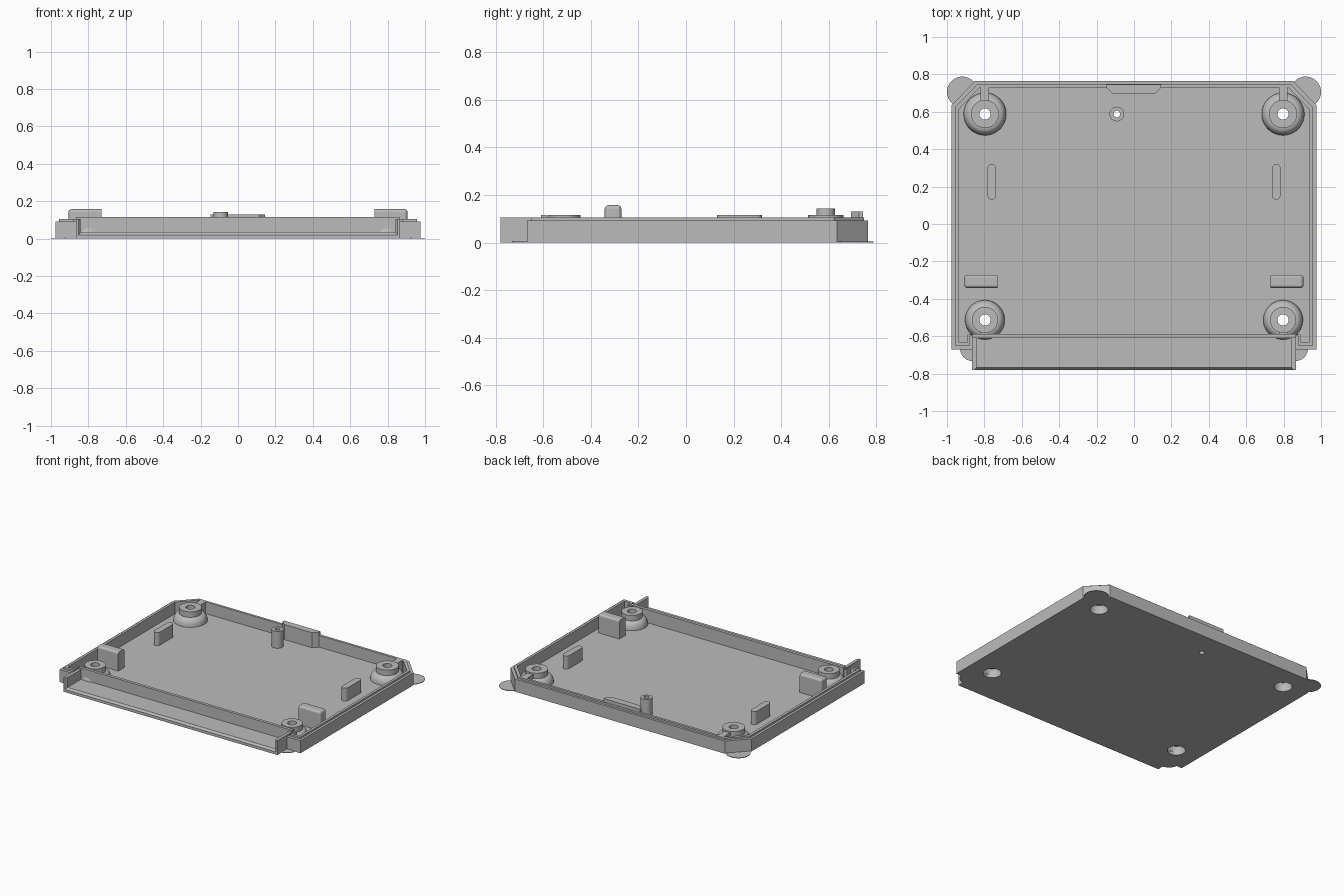
import bpy, bmesh, math

cube = bpy.data.objects.get("Cube")
if cube:
    bpy.data.objects.remove(cube, do_unlink=True)

grey = bpy.data.materials.new("light grey plastic")
grey.use_nodes = True
COLOUR = (0.5, 0.5, 0.5, 1)
grey.diffuse_color = COLOUR
grey.node_tree.nodes["Principled BSDF"].inputs["Base Color"].default_value = COLOUR

FLOOR = 0.02


def finish(name, bm, smooth=False):
    bmesh.ops.recalc_face_normals(bm, faces=bm.faces)
    mesh = bpy.data.meshes.new(name)
    bm.to_mesh(mesh)
    bm.free()
    mesh.materials.append(grey)
    obj = bpy.data.objects.new(name, mesh)
    bpy.context.collection.objects.link(obj)
    if smooth:
        mesh.shade_smooth()
        mesh.set_sharp_from_angle(angle=math.radians(35))
    return obj


def prism(name, points, z0, z1, smooth=False):
    bm = bmesh.new()
    face = bm.faces.new([bm.verts.new((x, y, z0)) for x, y in points])
    top = bmesh.ops.extrude_face_region(bm, geom=[face])["geom"]
    verts = [v for v in top if isinstance(v, bmesh.types.BMVert)]
    bmesh.ops.translate(bm, verts=verts, vec=(0, 0, z1 - z0))
    return finish(name, bm, smooth)


def box(name, x0, x1, y0, y1, z0, z1):
    return prism(name, [(x0, y0), (x1, y0), (x1, y1), (x0, y1)], z0, z1)


def ring_wall(name, outer, inner, z0, z1):
    """Hollow wall between two outlines with equal point counts."""
    bm = bmesh.new()
    loops = [[bm.verts.new((x, y, z)) for x, y in pts]
             for pts, z in ((outer, z0), (outer, z1), (inner, z1), (inner, z0))]
    bridge(bm, loops)
    return finish(name, bm)


def bridge(bm, loops):
    n = len(loops[0])
    for a, b in zip(loops, loops[1:] + loops[:1]):
        for i in range(n):
            j = (i + 1) % n
            bm.faces.new((a[i], a[j], b[j], b[i]))


def lathe(name, profile, x, y, steps=48):
    """Closed profile of (radius, height) turned about a vertical axis."""
    bm = bmesh.new()
    loops = []
    for r, z in profile:
        angles = [math.tau * i / steps for i in range(steps)]
        loops.append([bm.verts.new((x + r * math.cos(a), y + r * math.sin(a), z)) for a in angles])
    bridge(bm, loops)
    return finish(name, bm, True)


def circle(x, y, r, steps=48):
    return [(x + r * math.cos(math.tau * i / steps), y + r * math.sin(math.tau * i / steps))
            for i in range(steps)]


def mirrored(half):
    return half + [(-x, y) for x, y in reversed(half)]


def outline(side, back, cx, cy, front, step, inner_front):
    """Tray outline with cut back corners and stepped front corners."""
    return mirrored([(step, inner_front), (step, front), (side, front), (side, cy), (cx, back)])


outer = outline(0.975, 0.765, 0.85, 0.635, -0.67, 0.865, -0.61)
middle = outline(0.957, 0.748, 0.838, 0.623, -0.65, 0.878, -0.60)
inner = outline(0.938, 0.73, 0.825, 0.612, -0.63, 0.89, -0.59)

# Floor plate with screw holes
floor = prism("floor_plate", outer, 0, FLOOR)
bosses = [(s * 0.797, y, k) for s in (-1, 1) for y, k in ((0.588, 1.0), (-0.513, 0.93))]
POST = (-0.092, 0.588)
holes = [(x, y, 0.06) for x, y, k in bosses] + [POST + (0.018,)]
for x, y, r in holes:
    cutter = prism("hole_cutter", circle(x, y, r), -0.1, 0.1)
    cutter.hide_render = True
    cut = floor.modifiers.new("hole", "BOOLEAN")
    cut.operation, cut.solver, cut.object = "DIFFERENCE", "EXACT", cutter
    bpy.context.view_layer.objects.active = floor
    bpy.ops.object.modifier_apply(modifier=cut.name)
    bpy.data.objects.remove(cutter, do_unlink=True)

# Perimeter wall with raised inner lip, and taller front wall
ring_wall("perimeter_wall", outer, inner, FLOOR, 0.092)
ring_wall("wall_lip", middle, inner, 0.092, 0.105)
box("front_wall", -0.865, 0.865, -0.61, -0.588, FLOOR, 0.115)

# Front shelf with chamfered edge, closed by end walls
bm = bmesh.new()
section = [(-0.61, 0), (-0.78, 0), (-0.78, 0.02), (-0.768, 0.034), (-0.61, 0.034)]
ends = [[bm.verts.new((x, y, z)) for y, z in section] for x in (-0.86, 0.86)]
for end in ends:
    bm.faces.new(end)
for i in range(len(section)):
    j = (i + 1) % len(section)
    bm.faces.new((ends[0][i], ends[0][j], ends[1][j], ends[1][i]))
finish("front_shelf", bm)

for s, side in ((1, "left"), (-1, "right")):
    # Shelf end walls
    prism(side + "_shelf_end", [(s * x, y) for x, y in
          ((0.865, -0.78), (0.865, -0.588), (0.842, -0.588), (0.842, -0.768), (0.852, -0.78))], 0, 0.105)
    # Ribs joining the screw bosses to the walls
    box(side + "_back_rib", s * 0.797 - 0.023, s * 0.797 + 0.023, 0.65, 0.735, FLOOR, 0.105)
    box(side + "_front_rib", s * 0.797 - 0.023, s * 0.797 + 0.023, -0.60, -0.57, FLOOR, 0.105)
    # Rounded support bar
    r, x = 0.023, s * 0.76
    arc = [math.pi * i / 12 for i in range(13)]
    pill = [(x + r * math.cos(a), 0.297 + r * math.sin(a)) for a in arc]
    pill += [(x - r * math.cos(a), 0.153 - r * math.sin(a)) for a in arc]
    prism(side + "_support_bar", pill, FLOOR, 0.115, True)
    # Tall rest block with rounded top edges
    block = box(side + "_rest_block", s * 0.818 - 0.088, s * 0.818 + 0.088, -0.342, -0.272, FLOOR, 0.157)
    bm = bmesh.new()
    bm.from_mesh(block.data)
    edges = [e for e in bm.edges if max(v.co.z for v in e.verts) > 0.1
             and not (all(v.co.x * s < 0.8 for v in e.verts))]
    bmesh.ops.bevel(bm, geom=edges, offset=0.015, segments=4, profile=0.5, affect="EDGES")
    bm.to_mesh(block.data)
    bm.free()
    # Thin corner discs
    prism(side + "_back_disc", circle(s * 0.918, 0.706, 0.082), 0, 0.004)
    prism(side + "_front_disc", circle(s * 0.862, -0.665, 0.068), 0, 0.004)

# Hollow screw bosses with domed skirts
for x, y, k in bosses:
    dome = [(k * (0.075 + 0.039 * math.cos(a)), FLOOR + 0.055 * math.sin(a))
            for a in [math.pi / 2 * i / 6 for i in range(6, -1, -1)]]
    lathe("screw_boss", [(0.06, 0), (0.06, 0.04), (0.05, 0.06), (0.03, 0.06),
                         (0.03, 0.115), (k * 0.075, 0.115)] + dome, x, y)

# Hollow locating post
lathe("locating_post", [(0.018, 0), (0.018, 0.143), (0.039, 0.143), (0.039, 0.01)], *POST)

# Back latch tab with slanted corners
prism("back_latch_tab", [(-0.148, 0.745), (-0.148, 0.728), (-0.112, 0.695),
                         (0.112, 0.695), (0.145, 0.728), (0.145, 0.745)], FLOOR, 0.13)
